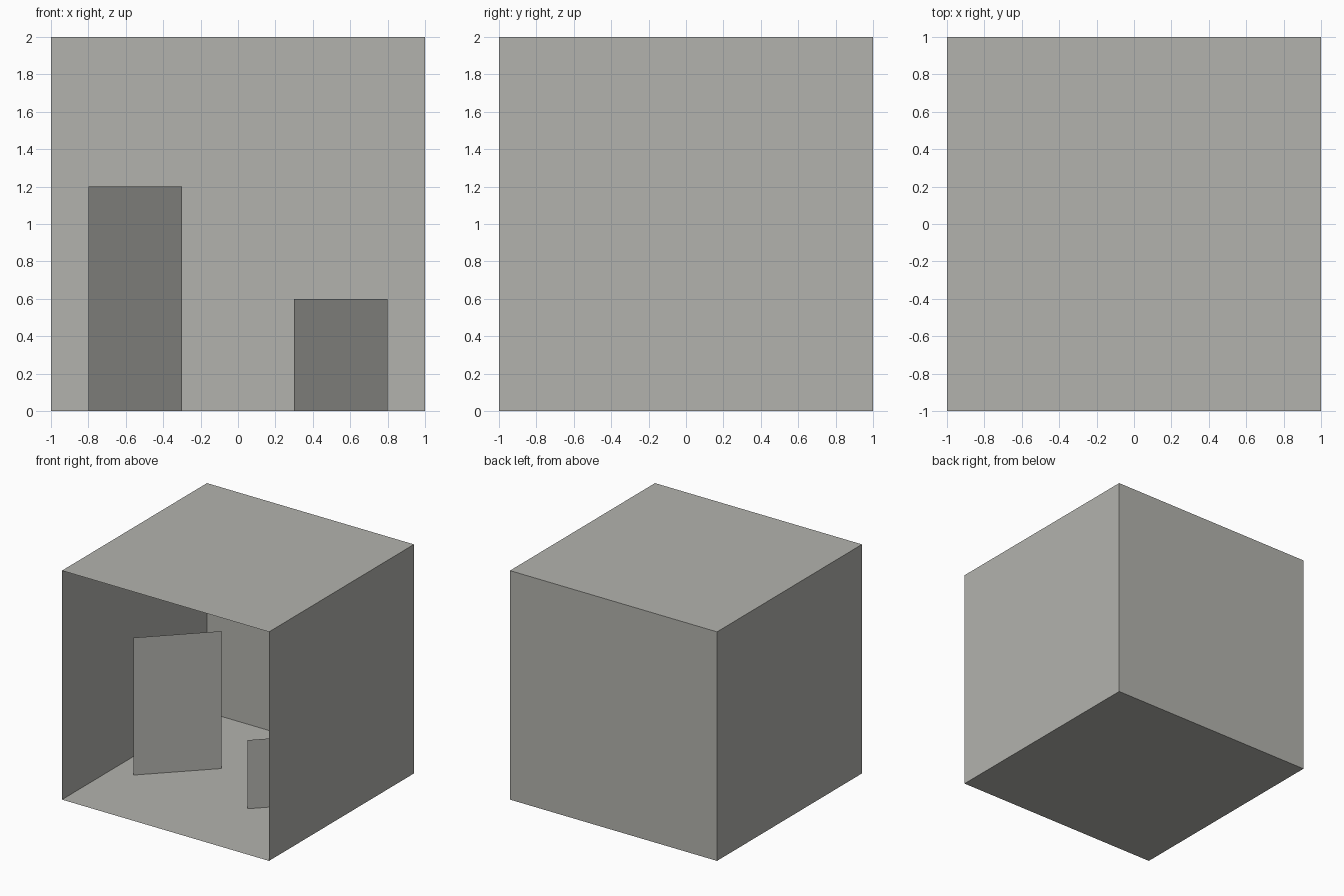
import bpy, bmesh
from mathutils import Vector

if "Cube" in bpy.data.objects:
    bpy.data.objects.remove(bpy.data.objects["Cube"])

stone = bpy.data.materials.new("warm_grey")
stone.diffuse_color = (0.45, 0.45, 0.42, 1)
stone.use_nodes = True
stone.node_tree.nodes["Principled BSDF"].inputs["Base Color"].default_value = stone.diffuse_color


def add_object(name, bm):
    mesh = bpy.data.meshes.new(name)
    bm.to_mesh(mesh)
    bm.free()
    mesh.materials.append(stone)
    obj = bpy.data.objects.new(name, mesh)
    bpy.context.collection.objects.link(obj)
    return obj


# Room: thin-walled cube, open at the front, walls facing inwards
bm = bmesh.new()
bmesh.ops.create_cube(bm, size=2)
bmesh.ops.translate(bm, verts=bm.verts, vec=(0, 0, 1))
front = [f for f in bm.faces if f.normal.y < -0.9]
bmesh.ops.delete(bm, geom=front, context='FACES')
bmesh.ops.reverse_faces(bm, faces=bm.faces)
add_object("open_room", bm)


# Standing panel: slanted upright sheet with a sheared base lying on the floor
def panel(name, x, height, width=0.5, y=-0.3, depth=0.6, lift=0.0005):
    bm = bmesh.new()
    a = Vector((x, y, lift))
    b = a + Vector((width, width, 0))
    up = Vector((0, 0, height - lift))
    back = Vector((0, depth, 0))
    va, vb, vbt, vat, vbb, vab = [bm.verts.new(p) for p in
                                  (a, b, b + up, a + up, b + back, a + back)]
    bm.faces.new((va, vb, vbt, vat))
    bm.faces.new((va, vab, vbb, vb))
    add_object(name, bm)


panel("tall_panel", -0.8, 1.2)
panel("short_panel", 0.3, 0.6)
